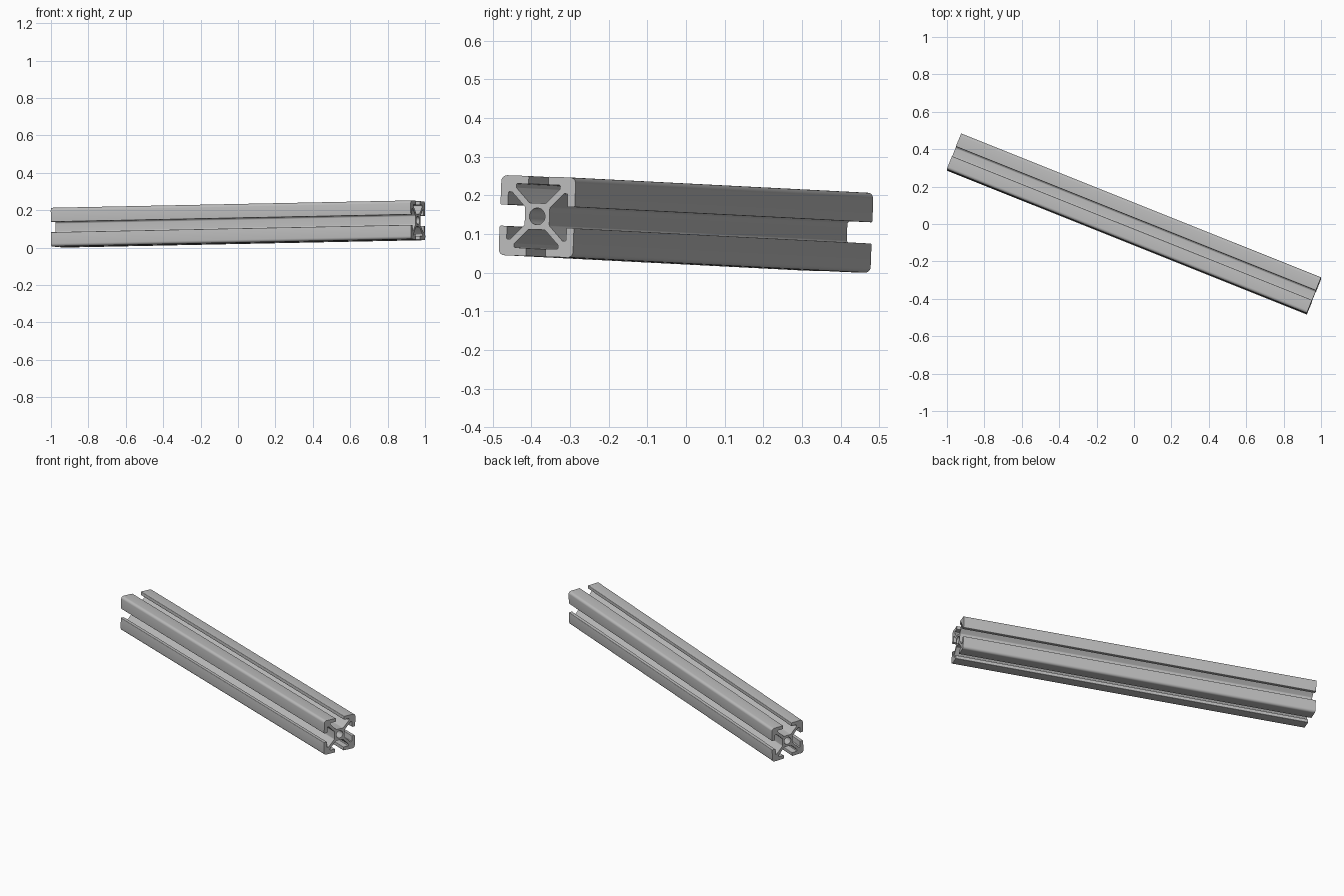
import bpy, bmesh, math
from mathutils import Vector, Matrix

cube = bpy.data.objects.get("Cube")
if cube:
    bpy.data.objects.remove(cube)

LENGTH = 2.073
UNIT = 0.01035          # half the bar width is ten of these


def fillet(points, segments=5):
    """Round each (x, y, radius) corner of a closed outline with an arc."""
    out = []
    for i, (x, y, r) in enumerate(points):
        p = Vector((x, y))
        if r == 0:
            out.append(p)
            continue
        a = (Vector(points[i - 1][:2]) - p).normalized()
        b = (Vector(points[(i + 1) % len(points)][:2]) - p).normalized()
        half = a.angle(b) / 2
        d, w = r / math.tan(half), math.sin(half)
        start, end = p + a * d, p + b * d
        for k in range(segments + 1):
            t = k / segments
            c0, c1, c2 = (1 - t) ** 2, 2 * w * t * (1 - t), t * t
            out.append((start * c0 + p * c1 + end * c2) / (c0 + c1 + c2))
    return out


# Half of one corner arm: core, web, slot wall, lip
arm = [(2.2, 3.3, 0.8), (5.9, 7.0, 0.3), (5.9, 8.0, 0.3),
       (2.65, 8.0, 0.2), (2.65, 10.0, 0.3)]
quarter = arm + [(10, 10, 1.5)] + [(y, x, r) for x, y, r in reversed(arm)]

# The quarter repeated around the bar's axis
outline = []
for k in range(4):
    c, s = (1, 0, -1, 0)[k], (0, -1, 0, 1)[k]
    outline += [(x * c - y * s, x * s + y * c, r) for x, y, r in quarter]
outer = fillet(outline)
bore = [Vector((math.cos(t), math.sin(t))) * 2.1
        for t in (math.tau * k / 32 for k in range(32))]

# Fill the section between outline and bore, then extrude it
bm = bmesh.new()
edges = []
for loop in (outer, bore):
    verts = [bm.verts.new((-LENGTH / 2, p.x * UNIT, p.y * UNIT)) for p in loop]
    edges += [bm.edges.new((verts[i - 1], verts[i])) for i in range(len(verts))]
bmesh.ops.triangle_fill(bm, use_beauty=True, use_dissolve=False, edges=edges)
result = bmesh.ops.extrude_face_region(bm, geom=bm.faces[:])
moved = [g for g in result["geom"] if isinstance(g, bmesh.types.BMVert)]
bmesh.ops.translate(bm, vec=(LENGTH, 0, 0), verts=moved)
bmesh.ops.recalc_face_normals(bm, faces=bm.faces[:])

mesh = bpy.data.meshes.new("slotted_bar")
bm.to_mesh(mesh)
bm.free()
bar = bpy.data.objects.new("slotted_bar", mesh)
bpy.context.collection.objects.link(bar)

# Bare aluminium
mat = bpy.data.materials.new("aluminium_grey")
mat.use_nodes = True
color = (0.5, 0.5, 0.5, 1)
mat.diffuse_color = color
mat.node_tree.nodes["Principled BSDF"].inputs["Base Color"].default_value = color
mesh.materials.append(mat)

# Slightly tilted and rolled placement, resting on the ground
along = Vector((0.928, -0.371, 0.019)).normalized()
up = Vector((-0.005, 0.038, 1))
up = (up - along * up.dot(along)).normalized()
across = up.cross(along)
turn = Matrix((along, across, up)).transposed()
lowest = min((turn @ v.co).z for v in mesh.vertices)
bar.matrix_world = Matrix.Translation((0, 0, -lowest)) @ turn.to_4x4()

bpy.ops.object.select_all(action="DESELECT")
bar.select_set(True)
bpy.context.view_layer.objects.active = bar
bpy.ops.object.shade_smooth_by_angle(angle=math.radians(30))
